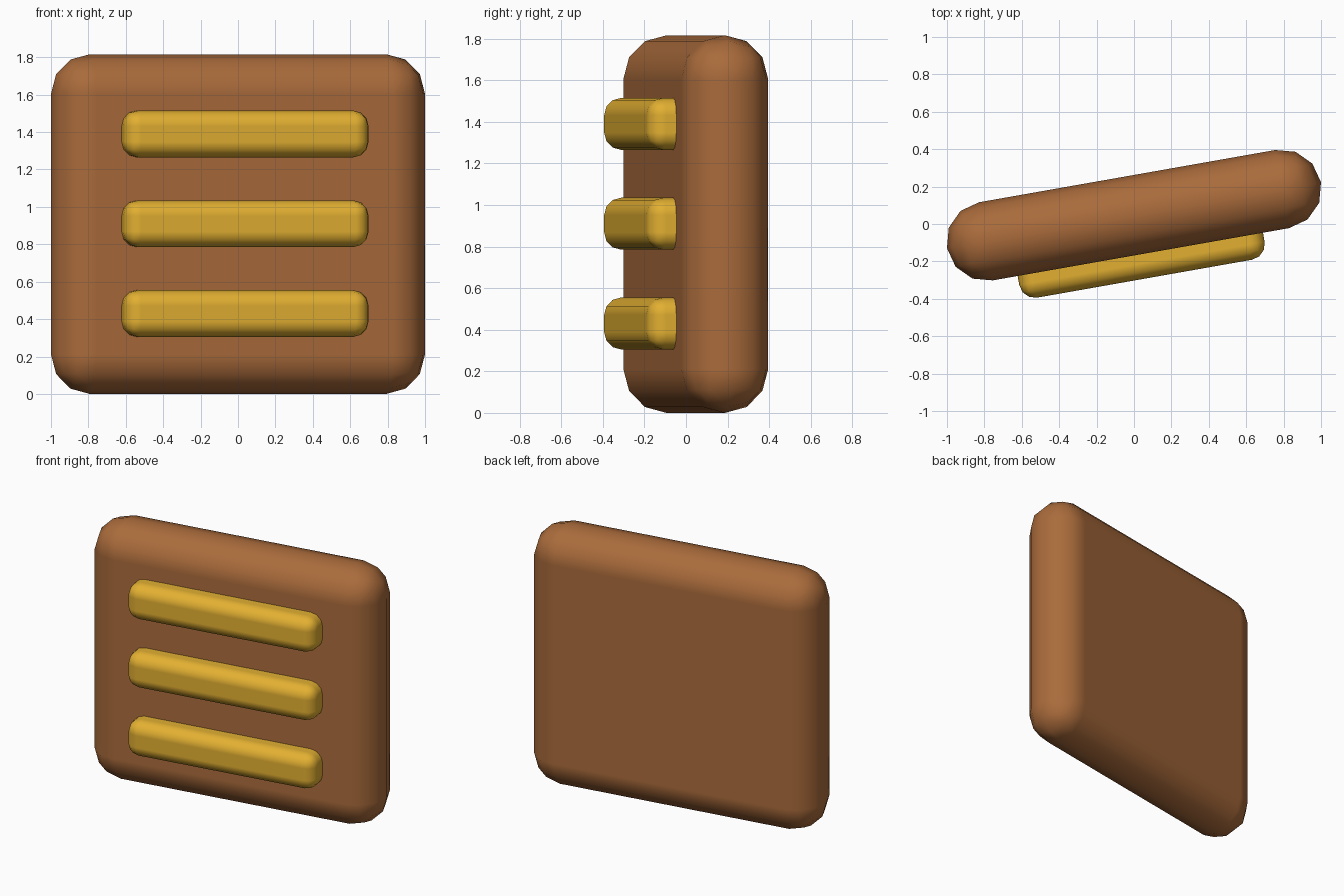
import bpy
import math
from mathutils import Matrix, Vector

if "Cube" in bpy.data.objects:
    bpy.data.objects.remove(bpy.data.objects["Cube"])


def make_material(name, color):
    mat = bpy.data.materials.new(name)
    mat.diffuse_color = (*color, 1.0)
    mat.use_nodes = True
    mat.node_tree.nodes["Principled BSDF"].inputs["Base Color"].default_value = mat.diffuse_color
    return mat


brown = make_material("warm brown", (0.40, 0.147, 0.044))
gold = make_material("golden yellow", (0.76, 0.43, 0.031))

# Whole model is turned slightly about the vertical axis
TURN = Matrix.Translation((0, 0.047, 0)) @ Matrix.Rotation(math.radians(10), 4, 'Z')


def rounded_box(name, size, center, radius, mat):
    """Box with three-segment rounded edges and smooth shading."""
    bpy.ops.mesh.primitive_cube_add(size=1)
    obj = bpy.context.object
    obj.name = name
    obj.data.transform(Matrix.Diagonal((*size, 1)))
    obj.matrix_world = TURN @ Matrix.Translation(Vector(center))
    obj.data.materials.append(mat)
    bpy.ops.object.shade_smooth()
    bevel = obj.modifiers.new("rounding", 'BEVEL')
    bevel.width = radius
    bevel.segments = 3
    bevel.limit_method = 'NONE'
    bevel.harden_normals = True
    return obj


# Thick rounded slab
rounded_box("slab", (2.03, 0.424, 1.816), (0, 0, 0.908), 0.211, brown)

# Three raised bars, half sunk into the front of the slab
for i in range(3):
    rounded_box(f"bar_{i + 1}", (1.332, 0.26, 0.25),
                (-0.003, -0.214, 0.43 + 0.48 * i), 0.083, gold)
